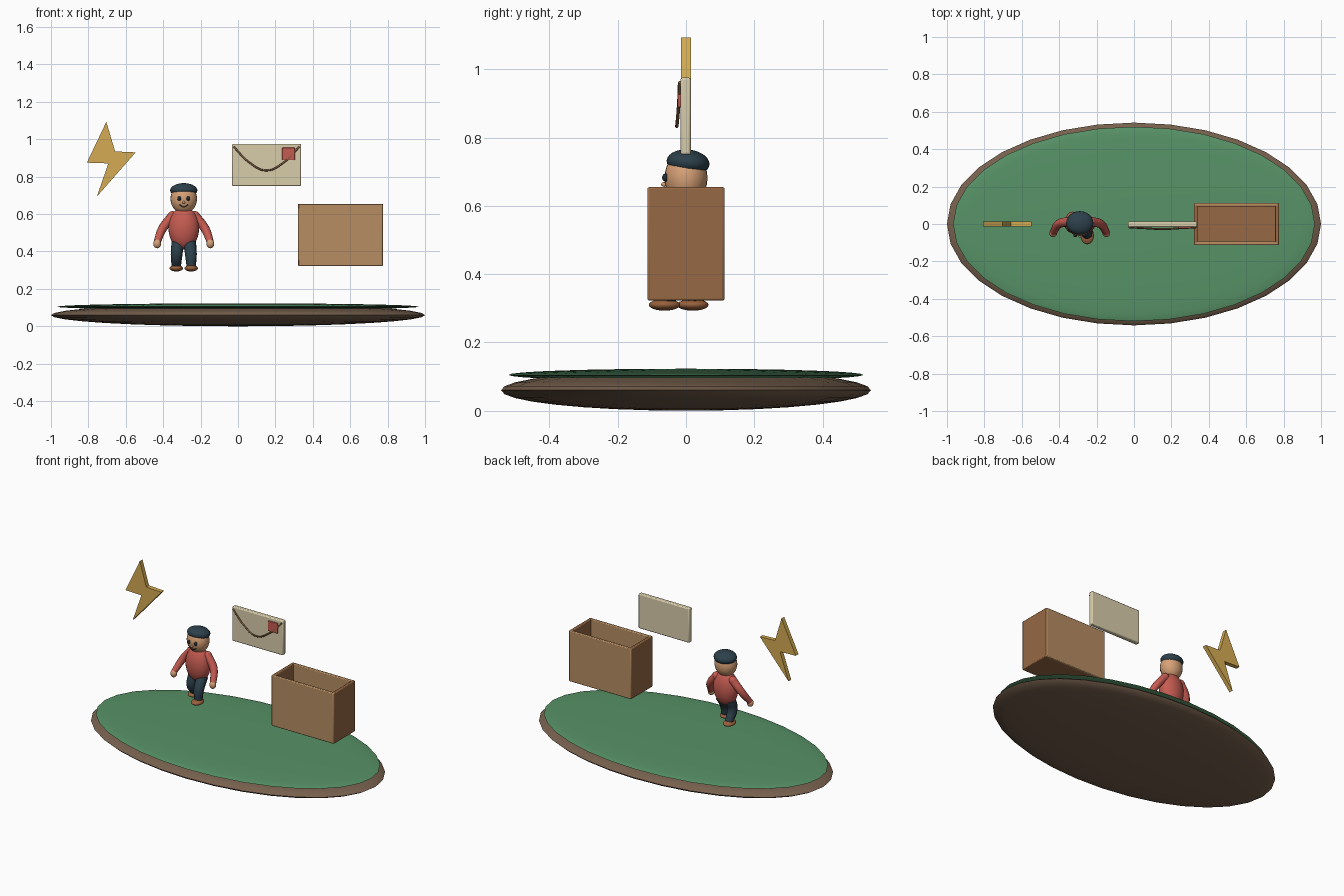
import bpy, bmesh, math
from mathutils import Vector

if "Cube" in bpy.data.objects:
    bpy.data.objects.remove(bpy.data.objects["Cube"])


def mat(name, r, g, b):
    m = bpy.data.materials.new(name)
    m.diffuse_color = (*[(c / 255) ** 2.2 for c in (r, g, b)], 1)
    m.use_nodes = True
    m.node_tree.nodes["Principled BSDF"].inputs["Base Color"].default_value = m.diffuse_color
    return m


SOIL = mat("soil", 118, 96, 78)
GRASS = mat("grass", 88, 145, 103)
GOLD = mat("gold", 212, 170, 84)
SKIN = mat("skin", 214, 160, 118)
RED = mat("red", 196, 92, 82)
DARK = mat("dark", 48, 66, 76)
BLACK = mat("black", 40, 45, 52)
SHOE = mat("shoe", 150, 96, 62)
PAPER = mat("paper", 216, 204, 170)
LINE = mat("line", 130, 94, 66)
CARD = mat("card", 182, 140, 98)
CARD_DARK = mat("card_dark", 150, 104, 70)


def finish(ob, name, m, angle=40):
    ob.name = name
    ob.data.materials.clear()
    ob.data.materials.append(m)
    bpy.ops.object.select_all(action='DESELECT')
    ob.select_set(True)
    bpy.context.view_layer.objects.active = ob
    bpy.ops.object.shade_smooth_by_angle(angle=math.radians(angle))
    return ob


def ball(name, loc, rad, m, seg=24, rings=14, rot=(0, 0, 0)):
    bpy.ops.mesh.primitive_uv_sphere_add(segments=seg, ring_count=rings, radius=1,
                                         location=loc, rotation=rot)
    ob = bpy.context.object
    ob.scale = rad
    bpy.ops.object.transform_apply(location=False, rotation=False, scale=True)
    return finish(ob, name, m, 60)


def slab(name, lo, hi, m, bevel=0.005):
    lo, hi = Vector(lo), Vector(hi)
    bpy.ops.mesh.primitive_cube_add(size=1, location=(lo + hi) / 2)
    ob = bpy.context.object
    ob.scale = hi - lo
    bpy.ops.object.transform_apply(location=False, rotation=False, scale=True)
    bv = ob.modifiers.new("bevel", 'BEVEL')
    bv.width, bv.segments = bevel, 2
    return finish(ob, name, m)


def tube(name, pts, radii, m):
    cu = bpy.data.curves.new(name, 'CURVE')
    cu.dimensions = '3D'
    cu.bevel_depth, cu.bevel_resolution = 1, 3
    cu.resolution_u = 6
    cu.use_fill_caps = True
    sp = cu.splines.new('BEZIER')
    sp.bezier_points.add(len(pts) - 1)
    for bp, p, r in zip(sp.bezier_points, pts, radii):
        bp.co, bp.radius = p, r
        bp.handle_left_type = bp.handle_right_type = 'AUTO'
    ob = bpy.data.objects.new(name, cu)
    bpy.context.collection.objects.link(ob)
    bpy.ops.object.select_all(action='DESELECT')
    ob.select_set(True)
    bpy.context.view_layer.objects.active = ob
    bpy.ops.object.convert(target='MESH')
    return finish(bpy.context.object, name, m, 60)


# Oval ground
ball("ground_soil", (0, 0, 0.06), (1, 0.542, 0.06), SOIL, 32, 16)
ball("ground_grass", (0, 0, 0.105), (0.967, 0.52, 0.018), GRASS, 32, 16)

# Lightning bolt
bm = bmesh.new()
outline = [(-0.704, 1.093), (-0.808, 0.875), (-0.693, 0.871),
           (-0.755, 0.693), (-0.547, 0.93), (-0.657, 0.935)]
face = bm.faces.new([bm.verts.new((x, -0.014, z)) for x, z in outline])
ext = bmesh.ops.extrude_face_region(bm, geom=[face])
bmesh.ops.translate(bm, vec=(0, 0.028, 0),
                    verts=[v for v in ext["geom"] if isinstance(v, bmesh.types.BMVert)])
bmesh.ops.recalc_face_normals(bm, faces=bm.faces)
me = bpy.data.meshes.new("lightning_bolt")
bm.to_mesh(me)
bm.free()
bolt = bpy.data.objects.new("lightning_bolt", me)
bpy.context.collection.objects.link(bolt)
finish(bolt, "lightning_bolt", GOLD, 20)

# Figure: head and body
X = -0.29
ball("torso", (X, 0, 0.525), (0.082, 0.06, 0.115), RED)
ball("head", (X, 0, 0.682), (0.071, 0.063, 0.08), SKIN)
ball("hair", (X, 0.006, 0.727), (0.073, 0.063, 0.038), DARK, rot=(math.radians(-6), 0, 0))
ball("nose", (X, -0.064, 0.663), (0.008, 0.009, 0.007), SKIN, 12, 8)
tube("mouth", [(X - 0.024, -0.054, 0.65), (X, -0.055, 0.638), (X + 0.024, -0.054, 0.65)],
     [0.003] * 3, BLACK)

# Figure: paired parts
for side, s in (("left", -1), ("right", 1)):
    ball(side + "_eye", (X + s * 0.024, -0.06, 0.683), (0.01, 0.01, 0.012), BLACK, 12, 8)
    tube(side + "_arm", [(X + s * 0.06, 0.012, 0.59), (X + s * 0.112, 0.0, 0.525),
                         (X + s * 0.142, -0.045, 0.452)], [0.026, 0.024, 0.019], RED)
    ball(side + "_shoulder", (X + s * 0.06, 0.012, 0.59), (0.026,) * 3, RED, 16, 10)
    ball(side + "_hand", (X + s * 0.142, -0.05, 0.442), (0.021, 0.02, 0.025), SKIN, 16, 10)
    y = -0.055 if s > 0 else 0.025  # walking step
    knee = -0.045 if s > 0 else -0.012
    tube(side + "_leg", [(X + s * 0.032, 0, 0.45), (X + s * 0.038, knee, 0.385),
                         (X + s * 0.04, y, 0.318)], [0.034, 0.032, 0.025], DARK)
    ball(side + "_foot", (X + s * 0.04, y - 0.008 if s > 0 else y - 0.005, 0.31),
         (0.036, 0.046, 0.017), SHOE, 20, 12)

# Envelope
slab("envelope", (-0.032, -0.016, 0.75), (0.337, 0.014, 0.976), PAPER, 0.006)
tube("envelope_flap", [(-0.025, -0.018, 0.962), (0.062, -0.023, 0.875), (0.152, -0.027, 0.833),
                       (0.243, -0.023, 0.875), (0.33, -0.018, 0.962)], [0.005] * 5, LINE)
slab("stamp", (0.236, -0.025, 0.889), (0.304, -0.015, 0.955), RED, 0.002)

# Open box
x0, x1, y1, z0, z1, t = 0.32, 0.775, 0.113, 0.323, 0.655, 0.02
slab("box_floor", (x0 + 0.003, -y1 + 0.004, z0), (x1 - 0.003, y1 - 0.004, z0 + t), CARD_DARK)
for name, s in (("front", -1), ("back", 1)):
    a, b = sorted((s * y1, s * (y1 - t)))
    slab("box_" + name, (x0 + 0.002, a, z0), (x1 - 0.002, b, z1), CARD)
slab("box_left", (x0, -y1 + 0.002, z0), (x0 + t, y1 - 0.002, z1), CARD_DARK)
slab("box_right", (x1 - t, -y1 + 0.002, z0), (x1, y1 - 0.002, z1), CARD_DARK)
